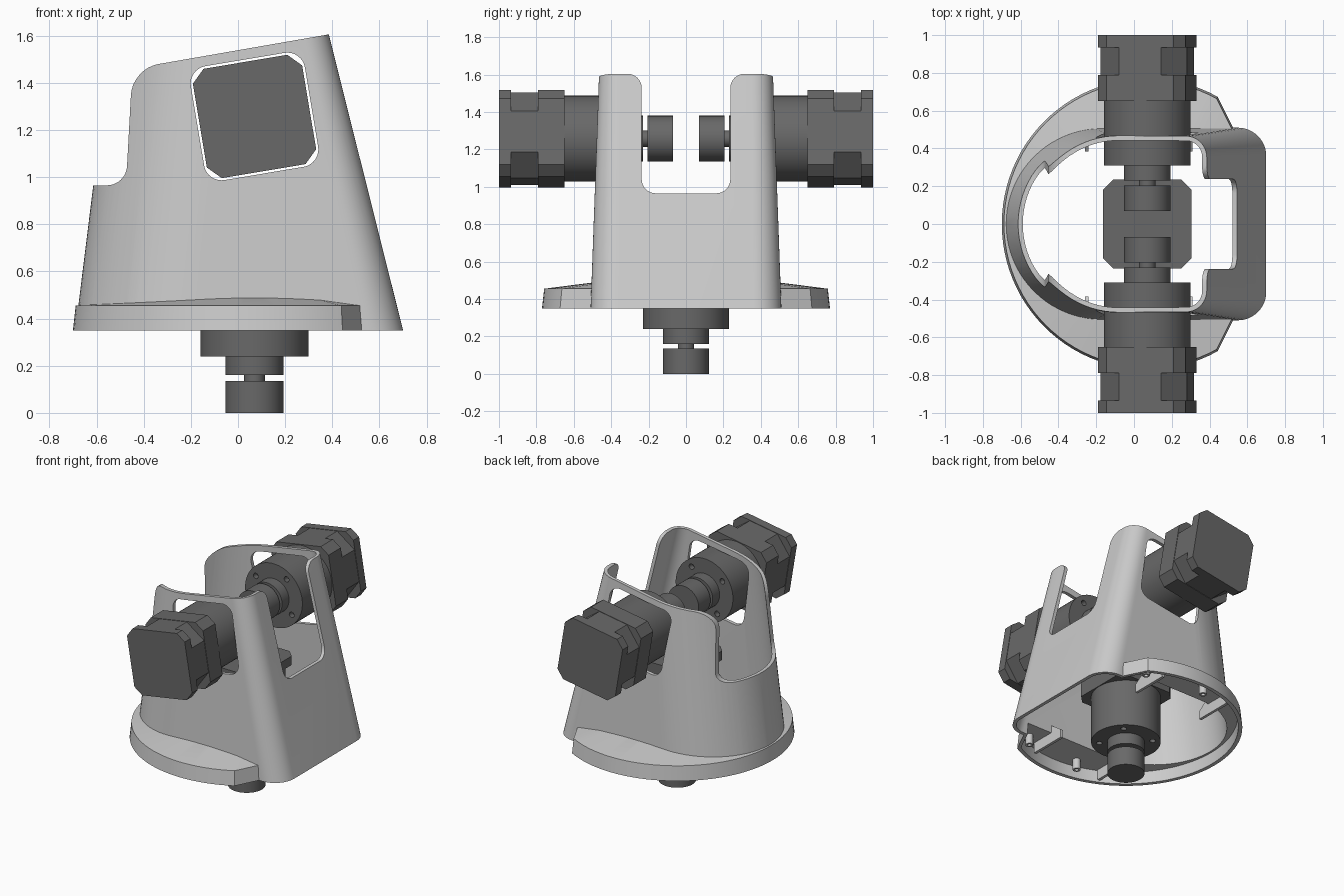
import bpy, bmesh
from math import radians, cos, sin, pi
from mathutils import Matrix, Vector

if "Cube" in bpy.data.objects:
    bpy.data.objects.remove(bpy.data.objects["Cube"])

dark = bpy.data.materials.new("dark_grey")
dark.diffuse_color = (0.14, 0.14, 0.14, 1)
dark.use_nodes = True
dark.node_tree.nodes["Principled BSDF"].inputs["Base Color"].default_value = dark.diffuse_color
CX = 0.07          # axis of all three motors


def loft(name, rings, closed=False):
    bm = bmesh.new()
    vs = [[bm.verts.new(p) for p in r] for r in rings]
    n = len(vs[0])
    pairs = list(zip(vs, vs[1:])) + ([(vs[-1], vs[0])] if closed else [])
    for a, b in pairs:
        for i in range(n):
            j = (i + 1) % n
            bm.faces.new((a[i], a[j], b[j], b[i]))
    if not closed:
        bm.faces.new(vs[0])
        bm.faces.new(vs[-1])
    bmesh.ops.recalc_face_normals(bm, faces=bm.faces)
    me = bpy.data.meshes.new(name)
    bm.to_mesh(me)
    bm.free()
    ob = bpy.data.objects.new(name, me)
    bpy.context.collection.objects.link(ob)
    return ob


def prism(name, pts, lo, hi, axis="Z"):
    place = {"X": lambda p, h: (h, p[0], p[1]),
             "Y": lambda p, h: (p[0], h, p[1]),
             "Z": lambda p, h: (p[0], p[1], h)}[axis]
    return loft(name, [[place(p, h) for p in pts] for h in (lo, hi)])


def arc(cx, cy, r, a0, a1, n):
    return [(cx + r * cos(radians(a0 + (a1 - a0) * i / n)),
             cy + r * sin(radians(a0 + (a1 - a0) * i / n))) for i in range(n + 1)]


def circle(r, n=48, cx=0, cy=0):
    return arc(cx, cy, r, 0, 360, n)[:-1]


def fillet(pts, n=8):
    """Round the corners of a polygon given as (x, y, radius)."""
    out = []
    for i, (x, y, r) in enumerate(pts):
        p = Vector((x, y))
        if not r:
            out.append((x, y))
            continue
        a = p + (Vector(pts[i - 1][:2]) - p).normalized() * r
        b = p + (Vector(pts[(i + 1) % len(pts)][:2]) - p).normalized() * r
        # quadratic weight tuned towards a circular quarter
        for k in range(n + 1):
            t = k / n
            w = ((1 - t) ** 2, 1.414 * t * (1 - t), t * t)
            q = (a * w[0] + p * w[1] + b * w[2]) / sum(w)
            out.append((q.x, q.y))
    return out


def boolean(ob, cutter, op):
    m = ob.modifiers.new("b", "BOOLEAN")
    m.object, m.operation, m.solver = cutter, op, "EXACT"
    bpy.context.view_layer.objects.active = ob
    bpy.ops.object.modifier_apply(modifier=m.name)
    bpy.data.objects.remove(cutter)


# Housing: tapering D-shaped section
def section(z, inset=0.0):
    k = z - 0.35
    hw = 0.51 - 0.036 * k - inset
    left = -0.69 + 0.124 * k + inset
    right = 0.70 - 0.251 * k - inset
    c = 0.15 - 0.03 * k - inset
    pts = arc(left + hw, 0, hw, 90, 270, 40)
    pts += arc(right - c, c - hw, c, 270, 360, 12)
    pts += arc(right - c, hw - c, c, 0, 90, 12)
    return [(x, y, z) for x, y in pts]


def skirt(s, z):
    pts = arc(0, 0, 0.77, 61, 299, 64) + [(0.46, -0.50), (0.46, 0.50)]
    return [(CX + x * s, y * s, z) for x, y in pts]


housing = loft("housing", [section(0.30), section(1.72)])
boolean(housing, loft("skirt", [skirt(1.007, 0.30), skirt(0.985, 0.455), skirt(0.66, 0.487)]), "UNION")

# Side silhouette: sloped top, rear step
keep = fillet([(-0.9, 0.965, 0), (-0.475, 0.965, 0.08), (-0.448, 1.46, 0.11),
               (0.85, 1.686, 0), (0.85, 0.35, 0), (-0.9, 0.35, 0)])
boolean(housing, prism("silhouette", keep, -1, 1, "Y"), "INTERSECT")

# Hollow interior of body and skirt
boolean(housing, loft("cavity", [section(0.28, 0.025), section(1.78, 0.025)]), "DIFFERENCE")
boolean(housing, loft("skirt_cavity", [skirt(0.97, 0.25), skirt(0.96, 0.435)]), "DIFFERENCE")

# Slot in the sloped wall, flared at the top
slot = fillet([(-0.237, 0.965, 0.075), (0.237, 0.965, 0.075), (0.237, 1.604, 0.075), (0.5, 1.604, 0),
               (0.5, 1.8, 0), (-0.5, 1.8, 0), (-0.5, 1.604, 0), (-0.237, 1.604, 0.075)])
boolean(housing, prism("slot", slot, 0.25, 1.0, "X"), "DIFFERENCE")

# Tilted motor windows through both side walls
TILT = Matrix.Rotation(radians(-9.5), 4, "Y")
h = 0.245
window = prism("window", fillet([(-h, -h, 0.075), (h, -h, 0.075), (h, h, 0.075), (-h, h, 0.075)]),
               -0.9, 0.9, "Y")
window.data.transform(Matrix.Translation((CX, 0, 1.257)) @ TILT)
boolean(housing, window, "DIFFERENCE")
parts = [housing]

# Screw posts and ribs under the skirt
for s in (-1, 1):
    for x, y in ((0.40, 0.60), (-0.05, 0.65)):
        rings = [[(px, py, z) for px, py in circle(r, 20, x, s * y)]
                 for r, z in ((0.026, 0.36), (0.026, 0.445), (0.013, 0.445), (0.013, 0.36))]
        parts.append(loft("screw_post", rings, closed=True))
    for x in (-0.25, 0.30):
        rib = [(0.385, 0.36), (0.66, 0.36), (0.66, 0.44), (0.495, 0.44), (0.495, 0.50), (0.385, 0.42)]
        parts.append(prism("rib", [(s * y, z) for y, z in rib], x - 0.01, x + 0.01, "X"))


# Geared motor built along +z, output end at z = 0
def chamfered_square(a, c):
    b = a - c
    return [(a, -b), (a, b), (b, a), (-b, a), (-a, b), (-a, -b), (-b, -a), (b, -a)]


def motor(label, matrix):
    gearbox = prism(label + "_gearbox", circle(0.23, 64), 0.24, 0.585)
    for i in range(4):
        a = pi / 4 + i * pi / 2
        boolean(gearbox, prism("hole", circle(0.02, 16, 0.177 * cos(a), 0.177 * sin(a)), 0.2, 0.28),
                "DIFFERENCE")
    made = [gearbox,
            prism(label + "_coupling", circle(0.123), 0, 0.135),
            prism(label + "_shaft", circle(0.044, 32), 0.13, 0.165),
            prism(label + "_boss", circle(0.123), 0.16, 0.245),
            prism(label + "_front_cap", chamfered_square(0.235, 0.055), 0.58, 0.72),
            prism(label + "_stator", chamfered_square(0.232, 0.12), 0.715, 0.87),
            prism(label + "_rear_cap", chamfered_square(0.235, 0.055), 0.865, 0.93)]
    for ob in made:
        ob.data.transform(matrix)
        ob.data.materials.append(dark)
    parts.extend(made)


motor("lower_motor", Matrix.Translation((CX, 0, 0)))
for s, label in ((-1, "front_motor"), (1, "back_motor")):
    motor(label, Matrix.Translation((CX, s * 0.07, 1.257)) @ TILT @ Matrix.Rotation(-s * pi / 2, 4, "X"))

# Smooth shading with crisp edges
bpy.ops.object.select_all(action="DESELECT")
for ob in parts:
    ob.select_set(True)
bpy.context.view_layer.objects.active = housing
bpy.ops.object.shade_smooth_by_angle(angle=radians(25))
